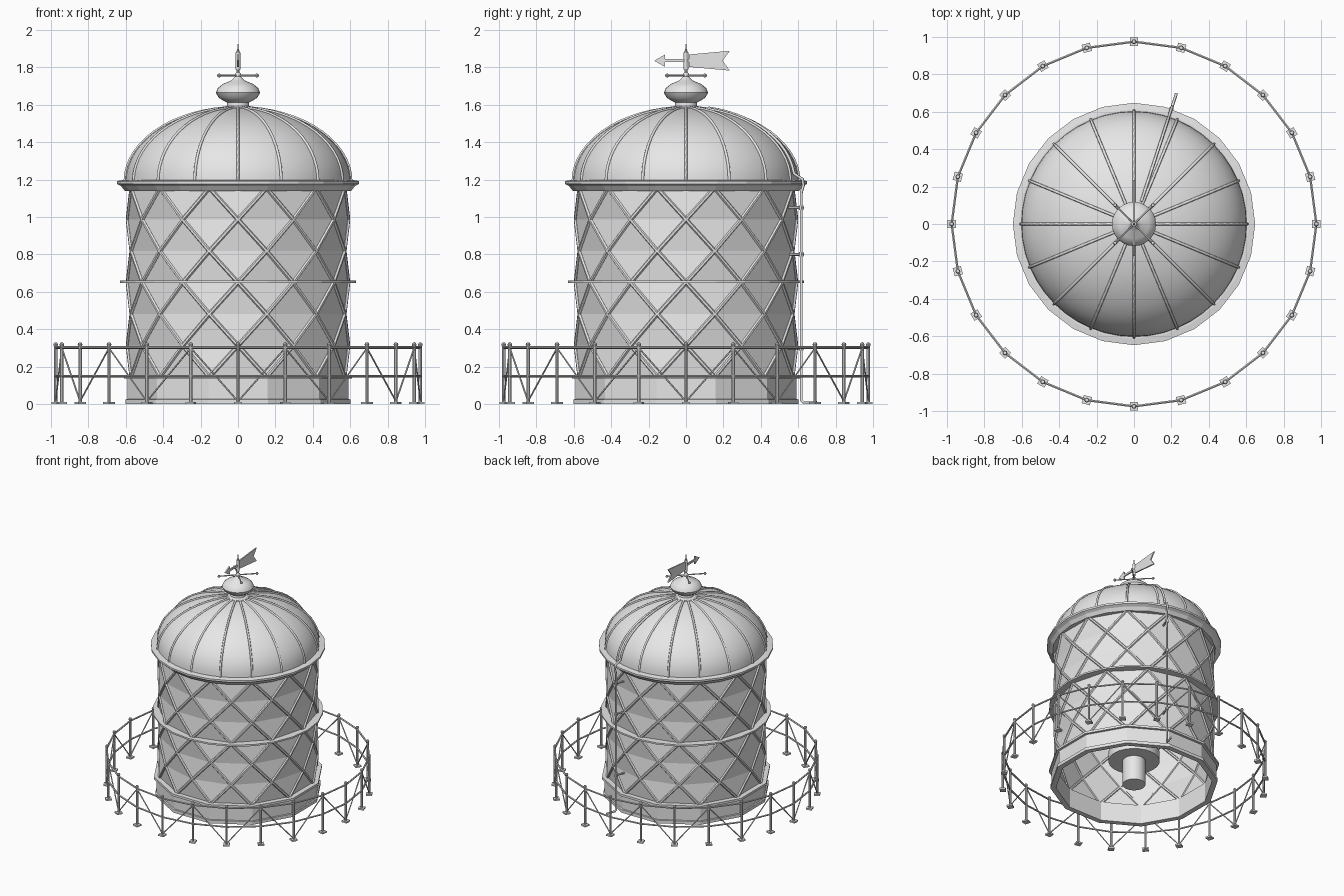
import bpy, bmesh, math
from mathutils import Vector, Matrix

if "Cube" in bpy.data.objects:
    bpy.data.objects.remove(bpy.data.objects["Cube"])

grey = bpy.data.materials.new("light_grey")
grey.diffuse_color = (0.8, 0.8, 0.8, 1)
grey.use_nodes = True
grey.node_tree.nodes["Principled BSDF"].inputs["Base Color"].default_value = grey.diffuse_color


def pol(r, deg, z):
    a = math.radians(deg)
    return Vector((r * math.cos(a), r * math.sin(a), z))


def finish(name, bm, smooth=False):
    bmesh.ops.recalc_face_normals(bm, faces=bm.faces[:])
    me = bpy.data.meshes.new(name)
    bm.to_mesh(me)
    bm.free()
    ob = bpy.data.objects.new(name, me)
    bpy.context.collection.objects.link(ob)
    me.materials.append(grey)
    if smooth:
        bpy.ops.object.select_all(action='DESELECT')
        ob.select_set(True)
        bpy.context.view_layer.objects.active = ob
        bpy.ops.object.shade_smooth_by_angle(angle=math.radians(40))
    return ob


def bar(bm, a, b, r, n=6, r2=None):
    """Round bar between two points."""
    a, b = Vector(a), Vector(b)
    d = b - a
    m = Matrix.Translation((a + b) / 2) @ d.to_track_quat('Z', 'Y').to_matrix().to_4x4()
    bmesh.ops.create_cone(bm, cap_ends=True, segments=n, radius1=r,
                          radius2=r if r2 is None else r2, depth=d.length, matrix=m)


def ball(bm, c, r, n=8):
    bmesh.ops.create_uvsphere(bm, u_segments=n, v_segments=max(4, n // 2), radius=r,
                              matrix=Matrix.Translation(c))


def lathe(name, prof, n, closed=False, off=0.0, smooth=False):
    """Revolve an (r, z) profile; closed joins its last point to the first."""
    bm = bmesh.new()
    rings = [[bm.verts.new(pol(r, off + 360 * k / n, z)) for k in range(n)] for r, z in prof]
    pairs = list(zip(rings, rings[1:]))
    if closed:
        pairs.append((rings[-1], rings[0]))
    for lo, hi in pairs:
        for k in range(n):
            j = (k + 1) % n
            bm.faces.new((lo[k], lo[j], hi[j], hi[k]))
    if not closed:
        for ring, (r, z) in ((rings[0], prof[0]), (rings[-1], prof[-1])):
            if r < 0.13:
                bm.faces.new(ring)
    return finish(name, bm, smooth)


def tube(name, pts, r):
    cu = bpy.data.curves.new(name, 'CURVE')
    cu.dimensions = '3D'
    cu.bevel_depth = r
    cu.bevel_resolution = 1
    cu.use_fill_caps = True
    sp = cu.splines.new('POLY')
    sp.points.add(len(pts) - 1)
    for p, q in zip(sp.points, pts):
        p.co = (*q, 1)
    cu.materials.append(grey)
    ob = bpy.data.objects.new(name, cu)
    bpy.context.collection.objects.link(ob)


# twelve-sided plinth with foot and cornice
lathe("plinth", [(0.612, 0), (0.612, 0.14), (0.58, 0.14), (0.58, 0)], 12, True, 15)
lathe("plinth_foot", [(0.622, 0), (0.622, 0.025), (0.60, 0.03), (0.60, 0)], 12, True, 15)
lathe("plinth_cornice", [(0.632, 0.138), (0.632, 0.156), (0.58, 0.156), (0.58, 0.138)], 12, True, 15)

# triangulated wall: twelve-sided rings, each turned half a step
R, ROWS, Z0, Z1 = 0.59, 6, 0.145, 1.155
nodes = [[pol(R, 15 * (1 + i % 2) + 30 * k, Z0 + (Z1 - Z0) * i / ROWS) for k in range(12)]
         for i in range(ROWS + 1)]
wall, lattice = bmesh.new(), bmesh.new()
vs = [[wall.verts.new(p) for p in ring] for ring in nodes]
for i in range(ROWS):
    for k in range(12):
        j = (k + 1) % 12
        a, b = vs[i], vs[i + 1]
        if i % 2 == 0:
            wall.faces.new((a[k], a[j], b[k]))
            wall.faces.new((a[j], b[j], b[k]))
            ends = (k, j)
        else:
            wall.faces.new((a[k], a[j], b[j]))
            wall.faces.new((a[k], b[j], b[k]))
            ends = (k, j)
        up = k if i % 2 == 0 else j
        for e in ends:
            bar(lattice, nodes[i][e], nodes[i + 1][up], 0.011)
finish("wall_panels", wall)
finish("diagonal_lattice", lattice)

# middle band and eave
lathe("middle_band", [(0.632, 0.647), (0.632, 0.66), (0.565, 0.66), (0.565, 0.647)], 24, True)
lathe("eave", [(0.56, 1.14), (0.605, 1.14), (0.625, 1.165), (0.648, 1.178), (0.648, 1.193),
               (0.615, 1.198), (0.56, 1.198)], 24, True)


# dome with sixteen ribs
def dome_pt(t, grow=0.0):
    return ((0.603 + grow) * math.cos(t), 1.19 + (0.395 + grow) * math.sin(t))


angles = [math.radians(84 * i / 14) for i in range(15)]
lathe("dome", [dome_pt(t) for t in angles], 48, smooth=True)
for k in range(16):
    tube("dome_rib", [pol(*(lambda p: (p[0], 22.5 * k, p[1]))(dome_pt(t, 0.002))) for t in angles], 0.008)

# finial: collar and flattened bulb
lathe("finial", [(0.095, 1.565), (0.085, 1.585), (0.06, 1.595), (0.058, 1.612), (0.075, 1.62),
                 (0.105, 1.64), (0.118, 1.665), (0.108, 1.69), (0.08, 1.712), (0.04, 1.728),
                 (0.02, 1.745), (0.012, 1.76)], 24, smooth=True)

# mast, sleeve, spike and cross arms
bm = bmesh.new()
bar(bm, (0, 0, 1.74), (0, 0, 1.89), 0.007, 8)
bar(bm, (0, 0, 1.79), (0, 0, 1.88), 0.013, 10)
bar(bm, (0, 0, 1.88), (0, 0, 1.93), 0.006, 8, 0.001)
ball(bm, (0, 0, 1.757), 0.018, 12)
for k in range(4):
    tip = pol(0.143, 45 + 90 * k, 1.757)
    bar(bm, (0, 0, 1.757), tip, 0.005)
    ball(bm, tip, 0.011)
finish("vane_mast", bm, True)

# arrow vane, pointing to the front
bm = bmesh.new()
ZV = 1.836
shapes = [[(-0.17, 0), (-0.112, 0.033), (-0.112, -0.033)],
          [(0.015, 0.033), (0.235, 0.053), (0.195, 0), (0.235, -0.053), (0.015, -0.033)],
          [(-0.115, 0.008), (0.02, 0.008), (0.02, -0.008), (-0.115, -0.008)]]
for s in shapes:
    f = bm.faces.new([bm.verts.new((-0.005, y, ZV + z)) for y, z in s])
    ext = bmesh.ops.extrude_face_region(bm, geom=[f])
    bmesh.ops.translate(bm, vec=(0.01, 0, 0),
                        verts=[v for v in ext["geom"] if isinstance(v, bmesh.types.BMVert)])
finish("arrow_vane", bm)

# earthing rod: over the dome, down the wall, out along the ground
AZ = 72
path = [pol(r, AZ, z) for r, z in [dome_pt(t, 0.008) for t in reversed(angles[1:14])]]
path += [pol(r, AZ, z) for r, z in [(0.655, 1.203), (0.66, 1.17), (0.648, 1.13), (0.648, 0.02),
                                    (0.66, 0.01), (0.735, 0.01)]]
tube("earthing_rod", path, 0.008)
bm = bmesh.new()
for z in (0.3, 0.8, 1.05):
    bar(bm, pol(0.57, AZ, z), pol(0.66, AZ, z), 0.008)
    bar(bm, pol(0.648, AZ, z - 0.012), pol(0.648, AZ, z + 0.012), 0.013, 8)
finish("rod_brackets", bm)

# inner pedestal
bm = bmesh.new()
bar(bm, (0, 0, 0), (0, 0, 0.22), 0.085, 24)
bar(bm, (0, 0, 0.2), (0, 0, 0.27), 0.19, 24)
finish("inner_pedestal", bm, True)

# fence: posts, foot plates, knobs, rails and braces
FR = 0.975
posts, rails, feet = bmesh.new(), bmesh.new(), bmesh.new()
for k in range(24):
    a, b = 15 * k - 90, 15 * k - 75
    bar(posts, pol(FR, a, 0), pol(FR, a, 0.315), 0.009, 8)
    ball(posts, pol(FR, a, 0.318), 0.013)
    m = Matrix.Rotation(math.radians(a), 4, 'Z') @ Matrix.Translation((FR, 0, 0.006))
    bmesh.ops.create_cube(feet, size=1, matrix=m @ Matrix.Diagonal((0.045, 0.045, 0.012, 1)))
    for z in (0.15, 0.303):
        bar(rails, pol(FR, a, z), pol(FR, b, z), 0.007)
    lo, hi = (a, b) if k % 2 == 0 else (b, a)
    bar(rails, pol(FR, lo, 0.015), pol(FR, hi, 0.3), 0.0045)
finish("fence_posts", posts, True)
finish("fence_feet", feet)
finish("fence_rails", rails)
